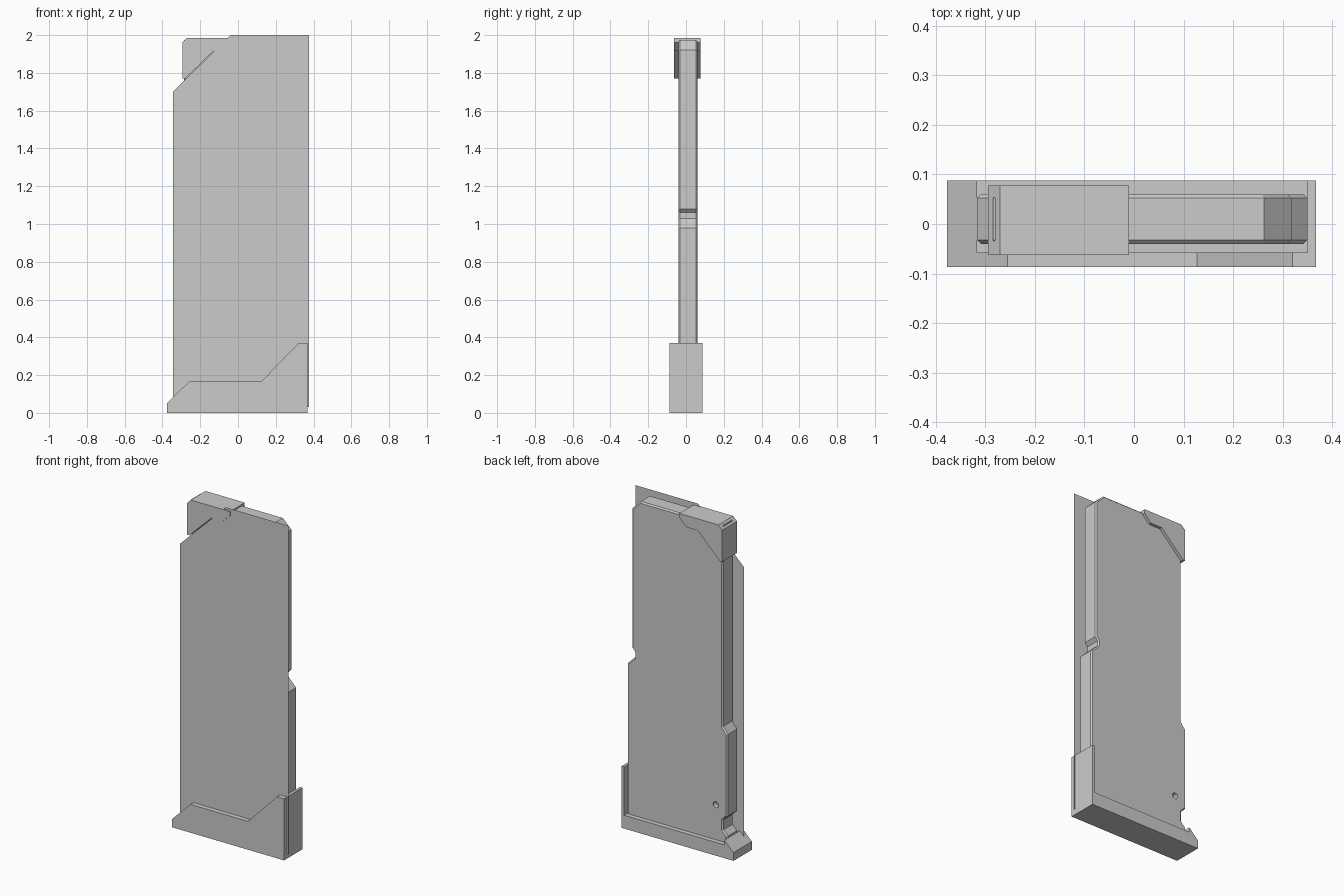
import bpy
import bmesh
from mathutils import Matrix
from math import radians

default_cube = bpy.data.objects.get("Cube")
if default_cube:
    bpy.data.objects.remove(default_cube, do_unlink=True)

# One plain grey for every part
grey = bpy.data.materials.new("plain grey")
grey.use_nodes = True
colour = (0.6, 0.6, 0.6, 1.0)
grey.diffuse_color = colour
grey.node_tree.nodes["Principled BSDF"].inputs["Base Color"].default_value = colour


def finish(name, bm):
    mesh = bpy.data.meshes.new(name)
    bm.to_mesh(mesh)
    bm.free()
    mesh.materials.append(grey)
    obj = bpy.data.objects.new(name, mesh)
    bpy.context.collection.objects.link(obj)
    return obj


def prism(name, profile, y0, y1, bevel=0.0):
    """Extrude an x-z outline from y0 to y1, optionally easing both rims."""
    bm = bmesh.new()
    front = bm.faces.new([bm.verts.new((x, y0, z)) for x, z in profile])
    if y1 > y0:
        result = bmesh.ops.extrude_face_region(bm, geom=[front], use_keep_orig=True)
        moved = [v for v in result["geom"] if isinstance(v, bmesh.types.BMVert)]
        bmesh.ops.translate(bm, verts=moved, vec=(0, y1 - y0, 0))
        bmesh.ops.recalc_face_normals(bm, faces=bm.faces[:])
    if bevel:
        rims = [e for e in bm.edges
                if abs(e.verts[0].co.y - e.verts[1].co.y) < 1e-5]
        bmesh.ops.bevel(bm, geom=rims, offset=bevel, segments=1,
                        affect='EDGES', clamp_overlap=True)
    return finish(name, bm)


def cut(target, cutter):
    """Subtract the cutter, keep the result and discard the cutter."""
    mod = target.modifiers.new("cut", 'BOOLEAN')
    mod.operation = 'DIFFERENCE'
    mod.solver = 'EXACT'
    mod.object = cutter
    graph = bpy.context.evaluated_depsgraph_get()
    mesh = bpy.data.meshes.new_from_object(target.evaluated_get(graph))
    target.modifiers.clear()
    target.data = mesh
    bpy.data.objects.remove(cutter, do_unlink=True)


# Main case with its stepped edges, rear notch and lower notch
body = prism("body", [
    (-0.285, 0.07), (-0.317, 0.07), (-0.317, 0.12), (-0.287, 0.15),
    (-0.287, 0.21), (-0.317, 0.24), (-0.317, 0.73), (-0.285, 0.77),
    (-0.285, 1.975), (0.262, 1.975), (0.318, 1.92), (0.318, 1.08),
    (0.30, 1.06), (0.30, 1.03), (0.35, 0.98), (0.35, 0.07),
], -0.04, 0.06, bevel=0.008)

# Small round pin hole in the back face
bm = bmesh.new()
bmesh.ops.create_cone(bm, cap_ends=True, segments=16, radius1=0.018,
                      radius2=0.018, depth=0.06,
                      matrix=Matrix.Translation((-0.24, 0.06, 0.29))
                      @ Matrix.Rotation(radians(90), 4, 'X'))
cut(body, finish("pin_hole_cutter", bm))

# Paper-thin front sheet with one clipped corner
prism("front_sheet", [
    (-0.345, 0.03), (0.375, 0.03), (0.375, 2.0), (-0.04, 2.0), (-0.345, 1.70),
], -0.057, -0.057)

# Cap wrapped round the top corner
prism("corner_cap", [
    (-0.295, 1.77), (-0.28, 1.77), (-0.13, 1.915), (-0.055, 1.915),
    (-0.01, 1.96), (-0.01, 1.985), (-0.27, 1.985), (-0.295, 1.96),
], -0.063, 0.078)

# Foot with a tall front lip and end post, pocketed for the case
foot = prism("foot", [
    (-0.377, 0.0), (0.367, 0.0), (0.367, 0.37), (0.32, 0.37),
    (0.127, 0.17), (-0.255, 0.17), (-0.377, 0.05),
], -0.087, 0.088)
cut(foot, prism("pocket_cutter", [
    (-0.317, 0.08), (0.35, 0.08), (0.35, 0.5), (-0.317, 0.5),
], -0.058, 0.2))
